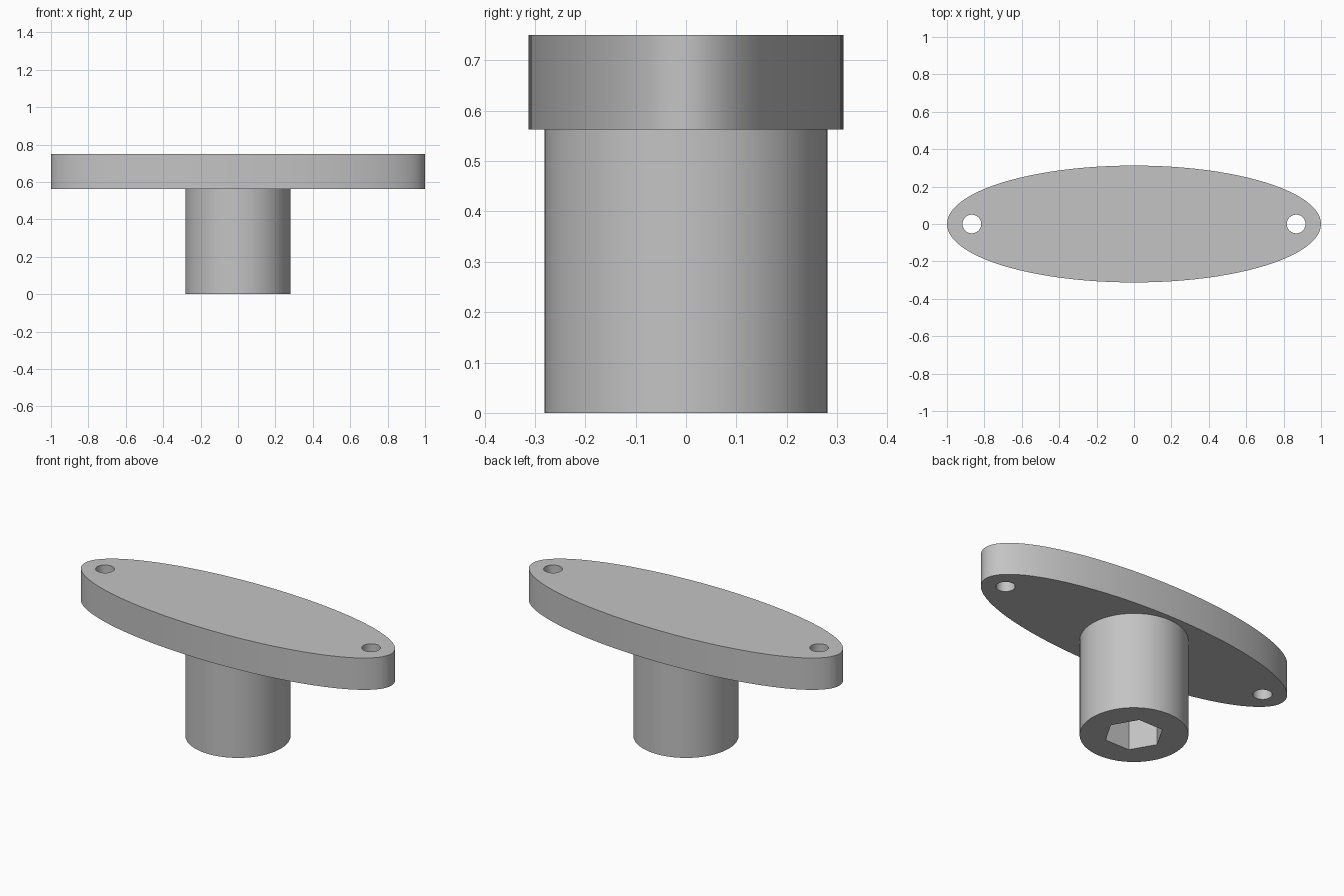
import bpy
import bmesh
from math import cos, sin, pi, radians

cube = bpy.data.objects.get("Cube")
if cube:
    bpy.data.objects.remove(cube, do_unlink=True)

# Single grey material
grey = bpy.data.materials.new("plain grey")
grey.use_nodes = True
colour = (0.55, 0.55, 0.55, 1)
grey.diffuse_color = colour
grey.node_tree.nodes["Principled BSDF"].inputs["Base Color"].default_value = colour


def prism(name, rx, ry, z0, z1, sides, x=0):
    """Upright elliptical prism with its first corner on +x."""
    bm = bmesh.new()
    ring = [bm.verts.new((x + rx * cos(2 * pi * i / sides),
                          ry * sin(2 * pi * i / sides), z0))
            for i in range(sides)]
    base = bm.faces.new(ring)
    top = bmesh.ops.extrude_face_region(bm, geom=[base])["geom"]
    verts = [g for g in top if isinstance(g, bmesh.types.BMVert)]
    bmesh.ops.translate(bm, verts=verts, vec=(0, 0, z1 - z0))
    bmesh.ops.recalc_face_normals(bm, faces=bm.faces)
    mesh = bpy.data.meshes.new(name)
    bm.to_mesh(mesh)
    bm.free()
    mesh.materials.append(grey)
    obj = bpy.data.objects.new(name, mesh)
    bpy.context.collection.objects.link(obj)
    return obj


def combine(target, tool, operation):
    """Apply a boolean and remove the tool object."""
    bpy.context.view_layer.objects.active = target
    mod = target.modifiers.new(tool.name, "BOOLEAN")
    mod.operation = operation
    mod.solver = "EXACT"
    mod.object = tool
    bpy.ops.object.modifier_apply(modifier=mod.name)
    bpy.data.objects.remove(tool, do_unlink=True)


PLATE_BOTTOM, PLATE_TOP = 0.5625, 0.75

# Elliptical plate with round stem below it
handle = prism("handle_plate_and_stem", 1, 0.3125, PLATE_BOTTOM, PLATE_TOP, 96)
combine(handle, prism("stem", 0.281, 0.281, 0, 0.65, 96), "UNION")

# Through holes near both ends of the plate
for side in (-1, 1):
    hole = prism("end_hole", 0.05, 0.05, 0.5, 0.8, 48, side * 0.867)
    combine(handle, hole, "DIFFERENCE")

# Hexagonal socket in the foot of the stem
socket = prism("hex_socket", 0.156, 0.156, -0.1, PLATE_BOTTOM, 6)
combine(handle, socket, "DIFFERENCE")

# Smooth curved walls, crisp rims
bpy.ops.object.select_all(action="DESELECT")
handle.select_set(True)
bpy.context.view_layer.objects.active = handle
bpy.ops.object.shade_smooth_by_angle(angle=radians(30))
